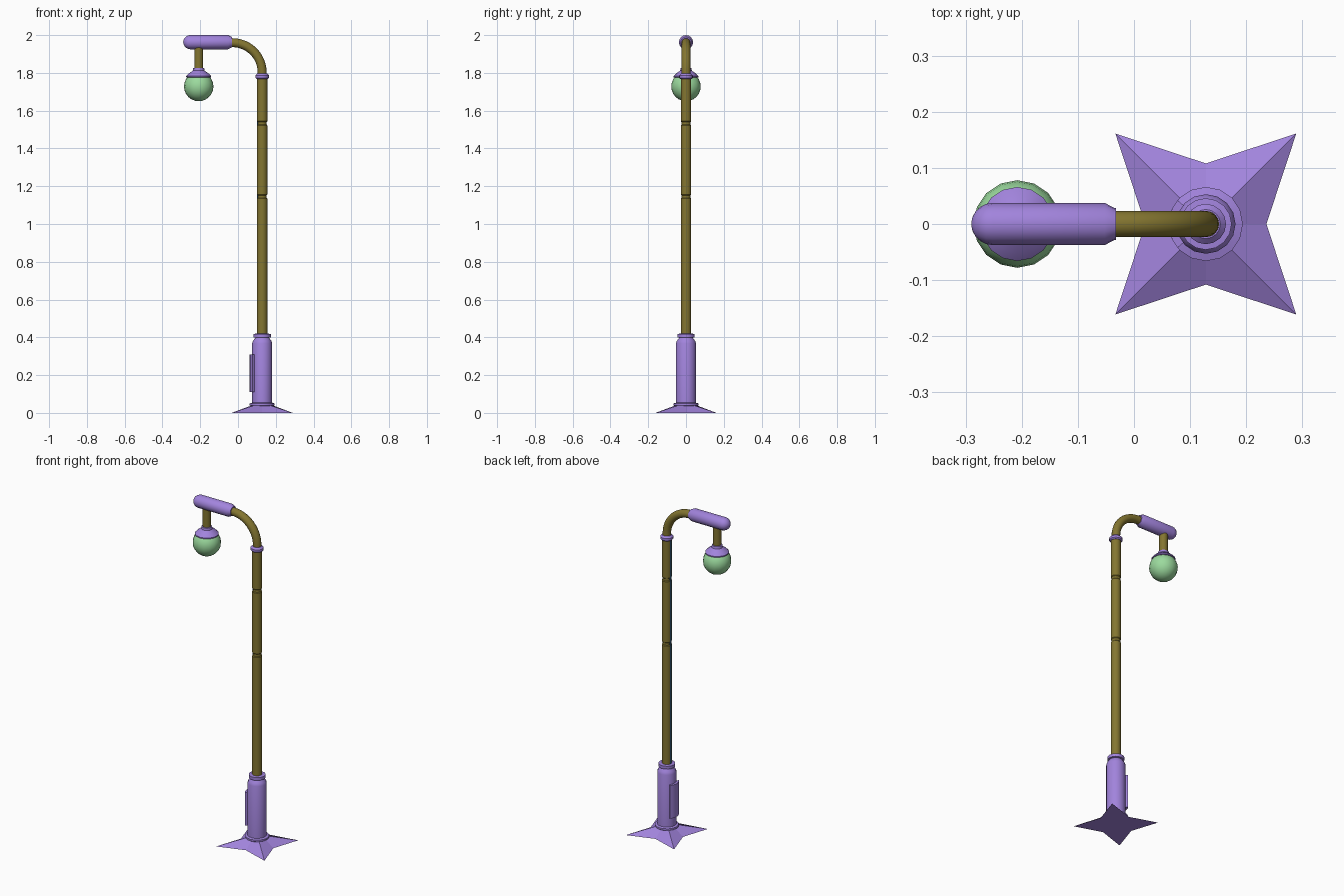
import bpy, bmesh, math
from mathutils import Vector, Matrix

if "Cube" in bpy.data.objects:
    bpy.data.objects.remove(bpy.data.objects["Cube"])

PX = 0.128    # pole axis
LX = -0.208   # lamp axis


def material(name, rgb):
    m = bpy.data.materials.new(name)
    m.diffuse_color = (*rgb, 1)
    m.use_nodes = True
    m.node_tree.nodes["Principled BSDF"].inputs["Base Color"].default_value = m.diffuse_color
    return m


PURPLE = material("purple_paint", (0.36, 0.23, 0.72))
OLIVE = material("olive_metal", (0.23, 0.18, 0.03))
GREEN = material("green_glass", (0.33, 0.70, 0.34))
BLUE = material("blue_strip", (0.03, 0.09, 0.17))


def finish(name, bm, mat, angle=35):
    bmesh.ops.recalc_face_normals(bm, faces=bm.faces)
    me = bpy.data.meshes.new(name)
    bm.to_mesh(me)
    bm.free()
    me.materials.append(mat)
    ob = bpy.data.objects.new(name, me)
    bpy.context.collection.objects.link(ob)
    bpy.ops.object.select_all(action='DESELECT')
    ob.select_set(True)
    bpy.context.view_layer.objects.active = ob
    bpy.ops.object.shade_smooth_by_angle(angle=math.radians(angle))
    return ob


def skin(bm, rings):
    """Bridge a list of vertex rings and cap both ends."""
    for a, b in zip(rings, rings[1:]):
        n = len(a)
        for i in range(n):
            bm.faces.new((a[i], a[(i + 1) % n], b[(i + 1) % n], b[i]))
    bm.faces.new(rings[0])
    bm.faces.new(rings[-1])


def lathe(name, profile, mat, matrix, n=16):
    """Revolve (radius, height) points about local z."""
    bm = bmesh.new()
    rings = [[bm.verts.new(matrix @ Vector((r * math.cos(2 * math.pi * i / n),
                                            r * math.sin(2 * math.pi * i / n), z)))
              for i in range(n)] for r, z in profile]
    skin(bm, rings)
    return finish(name, bm, mat)


def curved_plate(name, r0, r1, half_angle, z0, z1, mat, steps=6):
    """Plate wrapped around the -x side of the pole."""
    bm = bmesh.new()
    rings = []
    for i in range(steps + 1):
        a = math.pi - half_angle + 2 * half_angle * i / steps
        rings.append([bm.verts.new((PX + r * math.cos(a), r * math.sin(a), z))
                      for r, z in ((r0, z0), (r1, z0), (r1, z1), (r0, z1))])
    skin(bm, rings)
    return finish(name, bm, mat)


pole_at = Matrix.Translation((PX, 0, 0))
lamp_at = Matrix.Translation((LX, 0, 0))

# Four pointed star foot
bm = bmesh.new()
low, high = [], []
for i in range(8):
    a = i * math.pi / 4
    d = Vector((math.cos(a), math.sin(a), 0))
    c = Vector((PX, 0, 0))
    low.append(bm.verts.new(c + d * (0.228 if i % 2 else 0.108)))
    high.append(bm.verts.new(c + d * 0.05 + Vector((0, 0, 0.042))))
skin(bm, [low, high])
finish("star_foot", bm, PURPLE, 10)

# Pedestal with its collars
lathe("pedestal", [(0.060, 0.036), (0.066, 0.040), (0.066, 0.050), (0.053, 0.054),
                   (0.053, 0.368), (0.048, 0.382), (0.036, 0.398), (0.046, 0.400),
                   (0.046, 0.418), (0.027, 0.420)], PURPLE, pole_at)
curved_plate("access_door", 0.045, 0.066, math.radians(40), 0.11, 0.31, PURPLE)

# Pole with two grooves, and the strip on its inner side
R = 0.0275
shaft = [(R, 0.415)]
for z in (1.145, 1.533):
    shaft += [(R, z - 0.011), (0.024, z - 0.007), (0.024, z + 0.007), (R, z + 0.011)]
lathe("pole", shaft + [(R, 1.775)], OLIVE, pole_at)
curved_plate("pole_strip", 0.022, R + 0.0006, math.radians(14), 0.42, 1.77, BLUE, 2)

# Collar under the bend
lathe("top_collar", [(0.030, 1.768), (0.036, 1.774), (0.036, 1.787), (0.026, 1.797)],
      PURPLE, pole_at)

# Bent arm swept along a quarter circle
bm = bmesh.new()
rings = []
path = [(PX, 1.78, 0)]
for i in range(13):
    t = math.pi / 2 * i / 12
    path.append((-0.03 + 0.158 * math.cos(t), 1.802 + 0.158 * math.sin(t), t))
path.append((-0.05, 1.96, math.pi / 2))
for x, z, t in path:
    side = Vector((math.cos(t), 0, math.sin(t)))
    rings.append([bm.verts.new(Vector((x, 0, z)) + 0.0235 *
                               (side * math.cos(k * math.pi / 8) +
                                Vector((0, math.sin(k * math.pi / 8), 0))))
                  for k in range(16)])
skin(bm, rings)
finish("bent_arm", bm, OLIVE)

# Rounded lamp head lying along -x
head_at = Matrix.Translation((0, 0, 1.9625)) @ Matrix.Rotation(-math.pi / 2, 4, 'Y')
head = [(0.028, 0.032), (0.029, 0.036), (0.0375, 0.052), (0.0375, 0.252)]
head += [(0.0375 * math.cos(math.radians(a)), 0.252 + 0.038 * math.sin(math.radians(a)))
         for a in (18, 36, 54, 72, 86)]
lathe("lamp_head", head, PURPLE, head_at)

# Hanger rod, shade cap and globe
lathe("hanger", [(0.0235, 1.81), (0.0235, 1.945)], OLIVE, lamp_at)
lathe("globe_cap", [(0.060, 1.774), (0.066, 1.777), (0.066, 1.783), (0.052, 1.797),
                    (0.031, 1.812), (0.029, 1.825), (0.023, 1.827)], PURPLE, lamp_at)
bm = bmesh.new()
bmesh.ops.create_uvsphere(bm, u_segments=16, v_segments=12, radius=0.078,
                          matrix=Matrix.Translation((LX, 0, 1.728)))
finish("globe", bm, GREEN)
